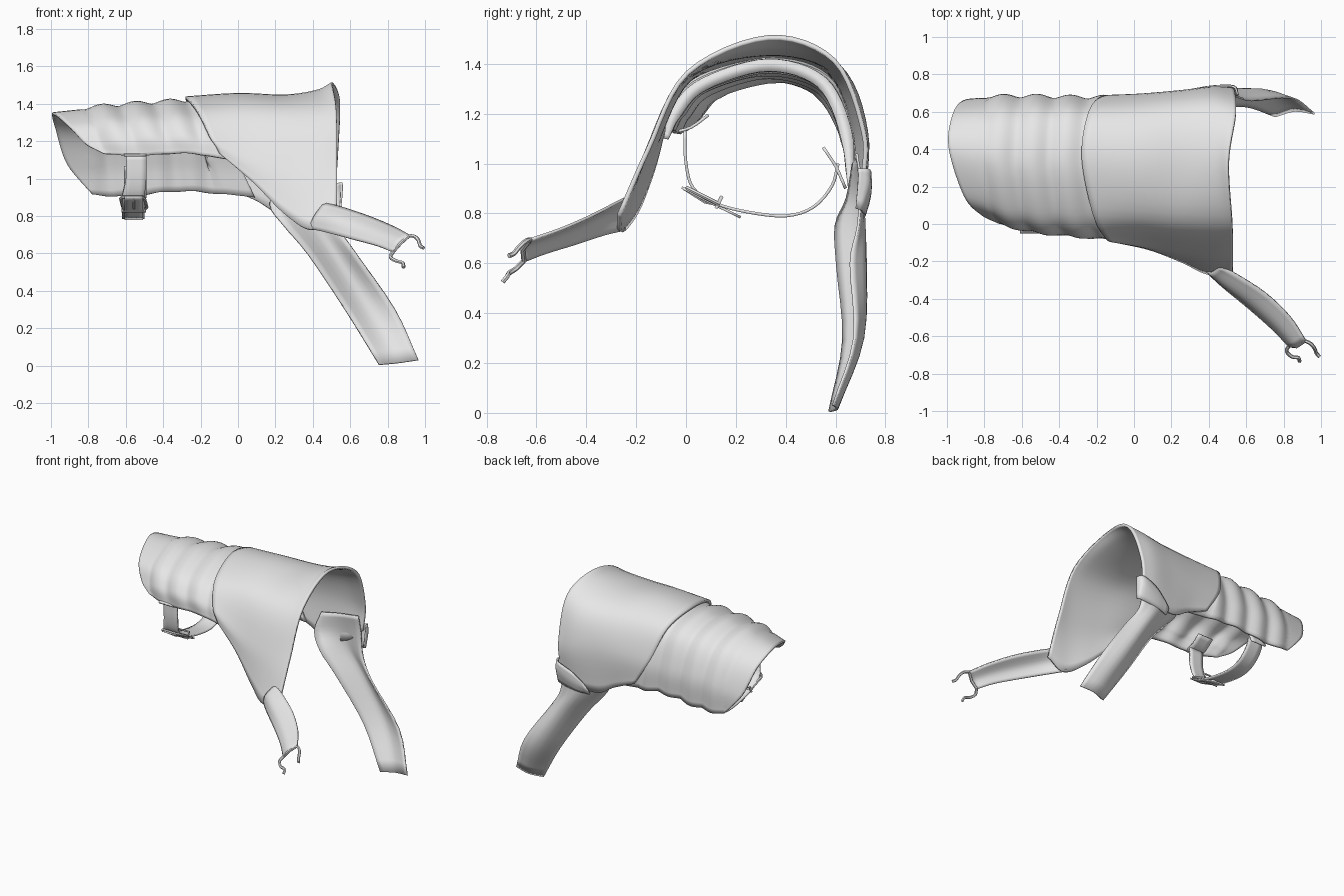
import bpy, bmesh, math
from mathutils import Vector

grey = bpy.data.materials.new("plain_grey")
grey.diffuse_color = (0.8, 0.8, 0.8, 1)


def spline(pts, n):
    """Smooth interpolation through pts, n steps per span."""
    p = [Vector(q) for q in pts]
    p = [2 * p[0] - p[1]] + p + [2 * p[-1] - p[-2]]
    out = []
    for i in range(1, len(p) - 2):
        a, b, c, d = p[i - 1:i + 3]
        for k in range(n):
            t = k / n
            out.append(0.5 * (2 * b + (c - a) * t + (2 * a - 5 * b + 4 * c - d) * t * t
                              + (3 * b - a - 3 * c + d) * t ** 3))
    return out + [p[-2]]


def finish(ob, angle=45):
    ob.data.materials.append(grey)
    bpy.ops.object.select_all(action='DESELECT')
    bpy.context.view_layer.objects.active = ob
    ob.select_set(True)
    bpy.ops.object.shade_smooth_by_angle(angle=math.radians(angle))
    return ob


def loft(name, rows, nu, nv, thick, offset=0.0, bump=None, weight=None):
    """Skin a smooth sheet through rows of points and give it thickness."""
    across = [spline(r, nv) for r in rows]
    cols = [spline(c, nu) for c in zip(*across)]
    m, n = len(cols[0]), len(cols)
    bm = bmesh.new()
    grid = []
    for i in range(m):
        line = []
        for j in range(n):
            co = cols[j][i].copy()
            if bump:
                out = Vector((0, co.y - 0.33, co.z - 1.05)).normalized()
                co += out * bump(i / (m - 1), j / (n - 1), co)
            line.append(bm.verts.new(co))
        grid.append(line)
    for i in range(m - 1):
        for j in range(n - 1):
            bm.faces.new((grid[i][j], grid[i + 1][j], grid[i + 1][j + 1], grid[i][j + 1]))
    me = bpy.data.meshes.new(name)
    bm.to_mesh(me)
    bm.free()
    ob = bpy.data.objects.new(name, me)
    bpy.context.collection.objects.link(ob)
    mod = ob.modifiers.new("thickness", 'SOLIDIFY')
    mod.thickness, mod.offset = thick, offset
    if weight:
        group = ob.vertex_groups.new(name="padding")
        for k in range(m * n):
            group.add([k], weight((k // n) / (m - 1), (k % n) / (n - 1)), 'REPLACE')
        mod.vertex_group = "padding"
    return finish(ob)


def tube(name, pts, radius, closed=False):
    cu = bpy.data.curves.new(name, 'CURVE')
    cu.dimensions = '3D'
    cu.bevel_depth, cu.bevel_resolution, cu.use_fill_caps = radius, 1, True
    sp = cu.splines.new('POLY')
    sp.points.add(len(pts) - 1)
    for q, p in zip(sp.points, pts):
        q.co = (*p, 1)
    sp.use_cyclic_u = closed
    ob = bpy.data.objects.new(name, cu)
    bpy.context.collection.objects.link(ob)
    bpy.ops.object.select_all(action='DESELECT')
    bpy.context.view_layer.objects.active = ob
    ob.select_set(True)
    bpy.ops.object.convert(target='MESH')
    return finish(bpy.context.object)


# Shoulder shell: arches from front hem, over the top, to the back hem
loft("shoulder_shell", [
    [(-.10, -.10, 1.135), (-.15, -.08, 1.23), (-.22, .05, 1.37), (-.28, .35, 1.44),
     (-.25, .58, 1.37), (-.18, .68, 1.15), (-.06, .69, .95)],
    [(.08, -.14, .98), (.06, -.11, 1.13), (.03, .03, 1.37), (0, .33, 1.458),
     (0, .58, 1.38), (.02, .69, 1.15), (.10, .69, .88)],
    [(.25, -.205, .81), (.25, -.14, 1.08), (.24, .01, 1.36), (.25, .33, 1.45),
     (.25, .60, 1.38), (.25, .71, 1.15), (.23, .70, .81)],
    [(.39, -.27, .73), (.43, -.165, 1.05), (.44, 0, 1.36), (.42, .33, 1.475),
     (.42, .62, 1.39), (.42, .73, 1.13), (.40, .715, .83)],
    [(.525, -.275, .80), (.53, -.16, 1.06), (.525, 0, 1.37), (.50, .33, 1.515),
     (.545, .60, 1.42), (.535, .72, 1.13), (.52, .72, .93)],
], 7, 6, 0.018, -1)


# Sleeve: padded bands with soft, slanted creases between them
def bands(u, v, co):
    s = (co.x + 0.82 - 0.22 * max(0, 0.5 - v) - 0.08 * max(0, v - 0.5)) / 0.18
    if s < 0 or u > 0.85:
        return 0.0
    fade = min(1.0, 0.35 + 4 * v)
    return fade * (0.022 * (0.5 - 0.5 * math.cos(2 * math.pi * s)) ** 0.7 - 0.004)


# Padding is thin at the open end and along both hems
def padding(u, v):
    return min(1.0, 0.3 + 4 * u) * min(1.0, 0.4 + 4 * min(v, 1 - v))


loft("banded_sleeve", [
    [(-.72, 0, 1.135), (-.82, .05, 1.19), (-.91, .15, 1.29), (-.99, .40, 1.355),
     (-.975, .57, 1.27), (-.915, .66, 1.08), (-.78, .675, .915)],
    [(-.55, -.04, 1.12), (-.58, -.02, 1.22), (-.62, .08, 1.32), (-.65, .33, 1.39),
     (-.64, .56, 1.32), (-.62, .67, 1.12), (-.58, .675, .91)],
    [(-.28, -.07, 1.135), (-.30, -.05, 1.23), (-.33, .06, 1.34), (-.36, .33, 1.41),
     (-.34, .57, 1.34), (-.31, .665, 1.13), (-.28, .67, .935)],
    [(-.02, -.09, 1.10), (-.05, -.06, 1.22), (-.10, .06, 1.34), (-.14, .33, 1.42),
     (-.12, .56, 1.345), (-.02, .665, 1.13), (.09, .67, .90)],
], 16, 6, 0.05, -1, bands, padding)

# Long rear strap hanging from inside the back hem, bowed across its width
loft("rear_strap", [
    [(.21, .67, 1.0), (.35, .685, 1.02), (.50, .685, 1.04)],
    [(.17, .645, .86), (.35, .70, .90), (.51, .70, .92)],
    [(.245, .60, .75), (.39, .71, .78), (.535, .69, .75)],
    [(.38, .605, .59), (.50, .72, .62), (.63, .66, .60)],
    [(.58, .63, .29), (.70, .71, .30), (.84, .675, .30)],
    [(.755, .575, .005), (.86, .605, .015), (.965, .59, .03)],
], 4, 4, 0.010)
# Fold where the rear strap rolls around the shell corner
loft("rear_strap_fold", [
    [(.33, .72, .86), (.42, .735, .93), (.53, .735, .975), (.555, .69, .98)],
    [(.30, .715, .82), (.42, .735, .86), (.535, .735, .91), (.555, .69, .93)],
    [(.30, .69, .78), (.40, .715, .79), (.535, .705, .81), (.545, .68, .82)],
], 3, 4, 0.010)


# Short front strap, bowed outward
def cross(c, w, bow):
    c, w = Vector(c), Vector(w)
    return [c - w, c + Vector(bow), c + w]


loft("front_strap", [
    cross((.42, -.235, .80), (.04, .01, .068), (-.01, -.025, 0)),
    cross((.51, -.30, .78), (.04, .03, .067), (-.01, -.03, .01)),
    cross((.66, -.41, .735), (.045, .04, .06), (-.01, -.025, .01)),
    cross((.79, -.53, .69), (.045, .035, .05), (-.01, -.02, .01)),
    cross((.875, -.64, .65), (.045, .015, .045), (-.01, -.015, .01)),
], 4, 4, 0.012)
# Open clasp at the strap end
clasp = [
    ("clasp_hook_lower", [(.83, -.65, .61), (.815, -.68, .58), (.845, -.71, .56),
                          (.88, -.715, .55), (.885, -.735, .525)]),
    ("clasp_hook_upper", [(.915, -.625, .695), (.945, -.64, .69), (.965, -.665, .67),
                          (.975, -.69, .64), (.992, -.71, .63)])]
for name, pts in clasp:
    tube(name, spline(pts, 3), 0.010)
tube("clasp_bar", [(.83, -.65, .61), (.87, -.655, .655), (.915, -.625, .695)], 0.010)

# Under-arm strap: a ribbon swept along a path in the y-z plane
path = [(-.005, 1.13), (0, 1.0), (.03, .90), (.12, .84), (.25, .805), (.40, .79),
        (.51, .825), (.585, .91), (.61, 1.0)]
loft("underarm_strap",
     [[(-.60 - .02 * (z < .95), y, z), (-.55, y, z), (-.49 - .01 * (z < .95), y, z)]
      for y, z in path], 4, 2, 0.012)
# Stitched tabs fixing the strap inside the sleeve
for name, ends in (("front_tab", [(-.05, 1.125), (.02, 1.145), (.09, 1.195)]),
                   ("rear_tab", [(.55, 1.065), (.60, .99), (.64, .90)])):
    loft(name, [[(-.61, y, z), (-.55, y, z), (-.49, y, z)] for y, z in ends], 3, 2, 0.012)

# Buckle lying along the strap, with tongue and keeper loop
origin = Vector((-.557, .09, .872))
along = Vector((0, .89, -.45))
up = Vector((0, -.45, -.89))


def on_strap(x, a, h):
    return origin + Vector((x, 0, 0)) + along * a + up * h


tube("buckle_frame", [on_strap(x + .12 * a, a, .012) for x, a in
     ((-.05, -.09), (.055, -.09), (.066, -.07), (.066, .03), (.055, .05),
      (-.05, .05), (-.062, .03), (-.062, -.07))], 0.009, True)
tube("buckle_tongue", [on_strap(0, a, h) for a, h in ((.05, .015), (0, .03), (-.10, .02))], 0.007)
tube("keeper_loop", [on_strap(x, .05, h) for x, h in
     ((-.06, -.018), (.06, -.018), (.06, .028), (-.06, .028))], 0.008, True)
# Loose strap end beyond the buckle
loft("strap_end", [[on_strap(x, a, h) for x in (-.05, 0, .05)] for a, h in
     ((-.11, .02), (0, .022), (.155, .02))], 3, 2, 0.010)
